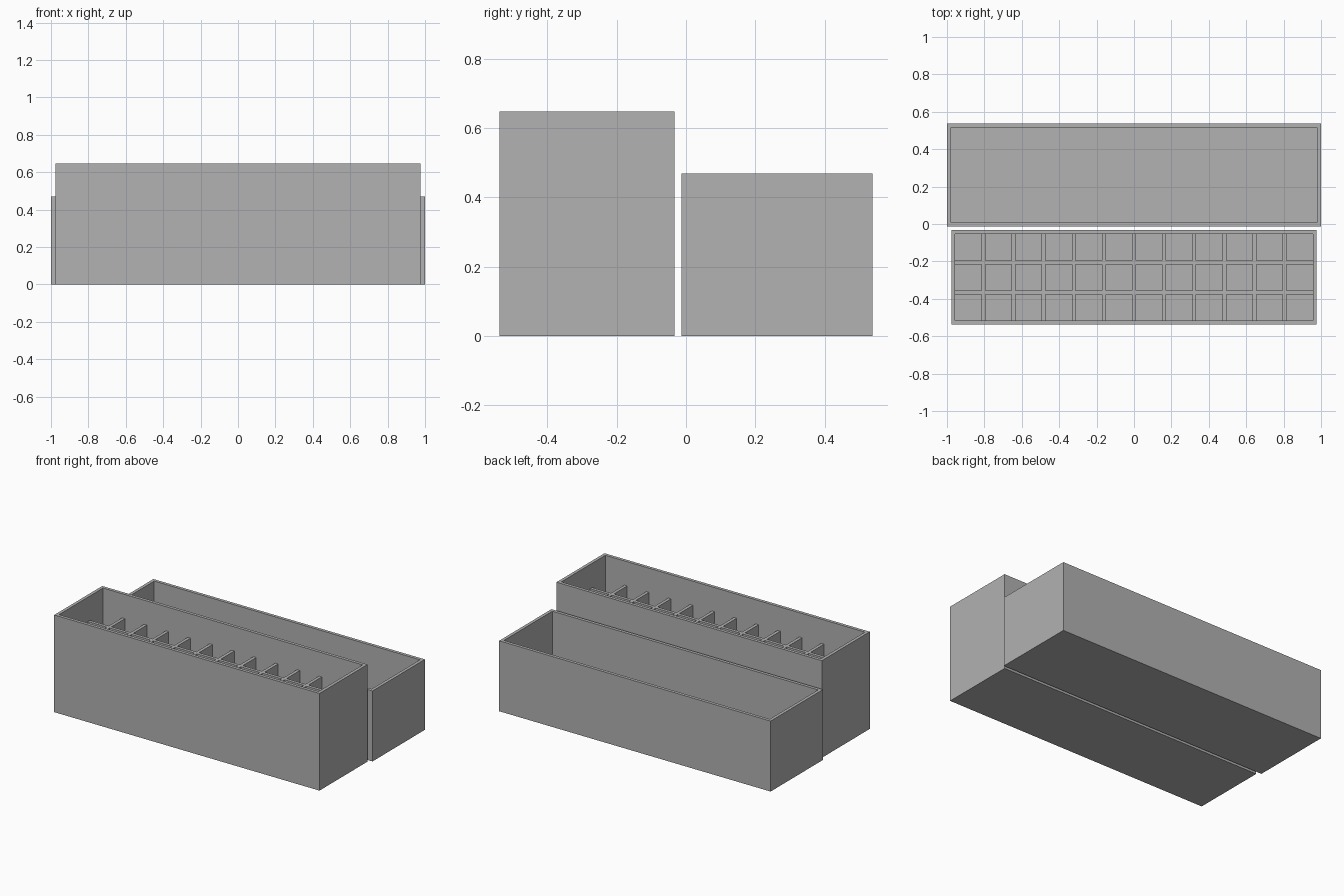
import bpy, bmesh
from mathutils import Matrix, Vector

if "Cube" in bpy.data.objects:
    bpy.data.objects.remove(bpy.data.objects["Cube"])

WALL = 0.021
grey = bpy.data.materials.new("plain grey")
grey.diffuse_color = (0.445, 0.445, 0.445, 1)
grey.use_nodes = True
grey.node_tree.nodes["Principled BSDF"].inputs["Base Color"].default_value = grey.diffuse_color


def finish(bm, name):
    mesh = bpy.data.meshes.new(name)
    bm.to_mesh(mesh)
    bm.free()
    mesh.materials.append(grey)
    obj = bpy.data.objects.new(name, mesh)
    bpy.context.collection.objects.link(obj)
    return obj


def add_block(bm, lo, hi):
    lo, hi = Vector(lo), Vector(hi)
    mat = Matrix.Translation((lo + hi) / 2) @ Matrix.Diagonal((*(hi - lo), 1))
    return bmesh.ops.create_cube(bm, size=1, matrix=mat)


def open_box(name, half_x, y0, y1, height):
    """Solid block hollowed from the top, leaving even walls and a floor."""
    bm = bmesh.new()
    add_block(bm, (-half_x, y0, 0), (half_x, y1, height))
    bm.normal_update()
    top = max(bm.faces, key=lambda f: f.calc_center_median().z)
    bmesh.ops.inset_region(bm, faces=[top], thickness=WALL, use_even_offset=True)
    # sink the inset face to the floor, with new inner walls
    res = bmesh.ops.extrude_face_region(bm, geom=[top])
    verts = [g for g in res["geom"] if isinstance(g, bmesh.types.BMVert)]
    bmesh.ops.translate(bm, verts=verts, vec=(0, 0, WALL - height))
    if top.is_valid:
        bmesh.ops.delete(bm, geom=[top], context="FACES_ONLY")
    bmesh.ops.recalc_face_normals(bm, faces=bm.faces)
    return finish(bm, name)


# Tall tray in front, plain cover behind it
HX, Y0, Y1 = 0.977, -0.538, -0.033
open_box("tray_box", HX, Y0, Y1, 0.647)
open_box("cover_box", 1.0, -0.013, 0.538, 0.469)

# Divider grid inside the tray: 12 columns by 3 rows
COLS, ROWS, TOP = 12, 3, 0.486
step_x = (2 * HX - WALL) / COLS
step_y = (Y1 - Y0 - WALL) / ROWS

bm = bmesh.new()
for r in range(1, ROWS):
    y = Y0 + r * step_y
    add_block(bm, (-HX + WALL, y, WALL), (HX - WALL, y + WALL, TOP))
finish(bm, "long_dividers")

bm = bmesh.new()
for c in range(1, COLS):
    x = -HX + c * step_x
    for r in range(ROWS):
        y = Y0 + r * step_y
        add_block(bm, (x, y + WALL, WALL), (x + WALL, y + step_y, TOP))
finish(bm, "cross_dividers")
